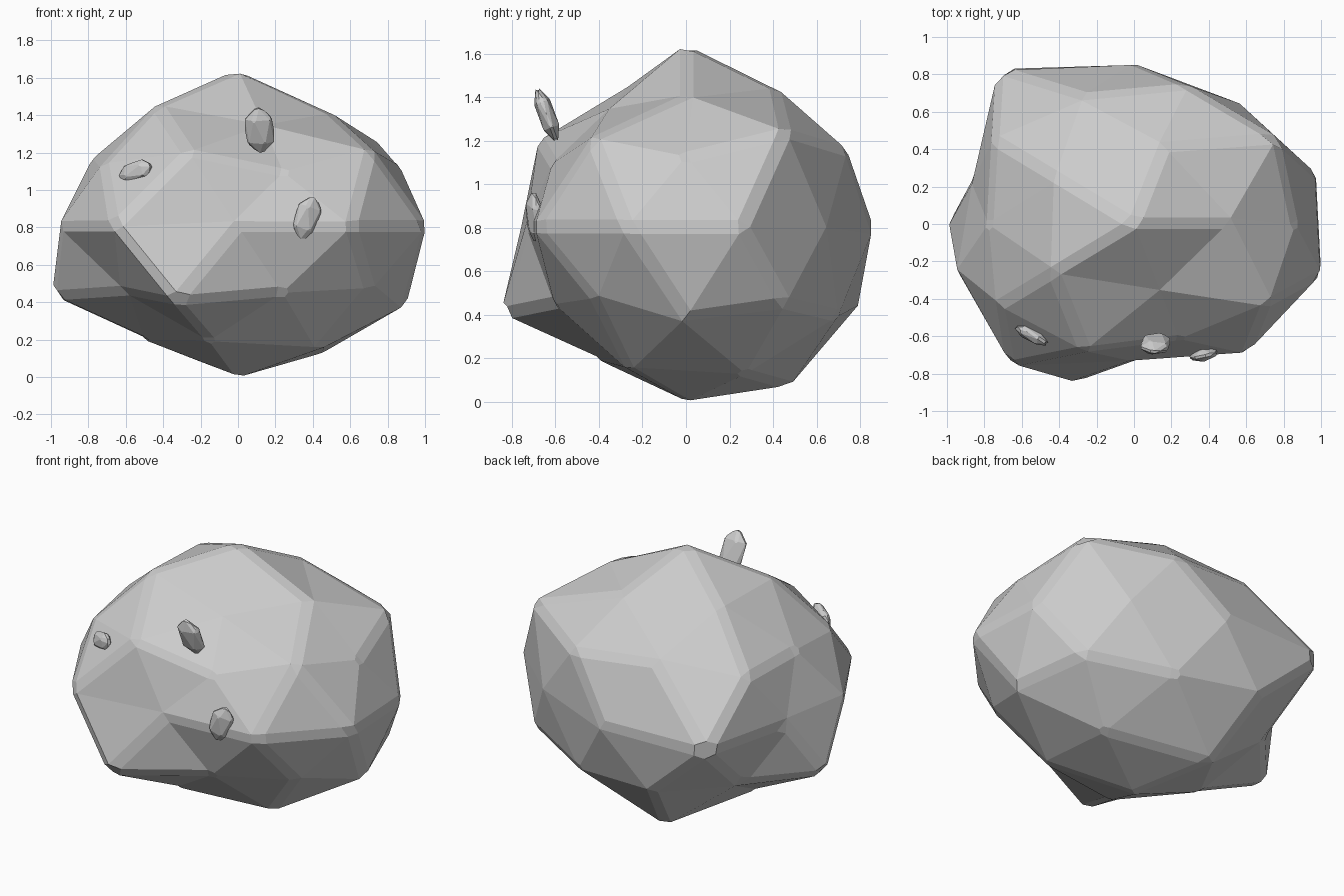
import bpy
from math import atan2, degrees, radians
from mathutils import Matrix, Vector

if "Cube" in bpy.data.objects:
    bpy.data.objects.remove(bpy.data.objects["Cube"])

SCALE = Vector((1.0, 0.83, 0.75))
CENTRE = Vector((0, 0, 0.805))

# Radial push of each vertex ring: unit height, first azimuth, factors around
RINGS = [
    (1.000, 0, [1.12]),
    (0.851, 0, [0.95, 1.0, 1.0, 1.02, 0.85]),
    (0.526, 36, [1.11, 1.03, 0.915, 1.01, 1.04]),
    (0.447, 0, [0.965, 1.05, 1.04, 1.0, 0.87]),
    (0.000, 18, [1.03, 0.96, 1.04, 1.24, 0.92, 1.01, 1.13, 0.885, 1.035, 1.06]),
    (-0.447, 36, [1.05, 1.12, 1.12, 1.21, 0.98]),
    (-0.526, 0, [1.06, 1.04, 0.95, 0.88, 0.90]),
    (-0.851, 36, [1.06, 1.15, 0.95, 0.96, 1.03]),
    (-1.000, 0, [1.075]),
]


def add_ico(name, subdivisions):
    bpy.ops.mesh.primitive_ico_sphere_add(subdivisions=subdivisions, radius=1)
    ob = bpy.context.object
    ob.name = name
    return ob


def bevel(ob, width, angle):
    mod = ob.modifiers.new("edge_chamfer", 'BEVEL')
    mod.width = width
    mod.segments = 1
    mod.limit_method = 'ANGLE'
    mod.angle_limit = radians(angle)


# Main boulder: lumpy faceted sphere with chamfered ridges
boulder = add_ico("boulder", 2)
for v in boulder.data.vertices:
    d = v.co.normalized()
    _, start, factors = min(RINGS, key=lambda r: abs(r[0] - d.z))
    step = 360 / len(factors)
    i = round((degrees(atan2(d.y, d.x)) - start) / step) % len(factors)
    v.co = d * SCALE * factors[i] + CENTRE
bevel(boulder, 0.035, 25)


# Small stone chips stuck to the front face
def chip(name, centre, axis, outward, size):
    ob = add_ico(name, 1)
    z = Vector(axis).normalized()
    y = Vector(outward)
    y = (y - z * y.dot(z)).normalized()
    x = y.cross(z)
    frame = Matrix((x, y, z)).transposed().to_4x4()
    ob.data.transform(Matrix.Translation(centre) @ frame @ Matrix.Diagonal((*size, 1)))
    bevel(ob, 0.012, 30)


chip("chip_top", (0.115, -0.64, 1.32), (-0.02, -0.10, 0.27), (0, -1, -0.35), (0.095, 0.045, 0.15))
chip("chip_right", (0.37, -0.695, 0.85), (0.07, -0.01, 0.24), (0.3, -1, 0), (0.085, 0.04, 0.14))
chip("chip_left", (-0.548, -0.595, 1.10), (0.20, -0.11, 0.07), (-0.5, -0.85, 0.1), (0.065, 0.038, 0.125))
